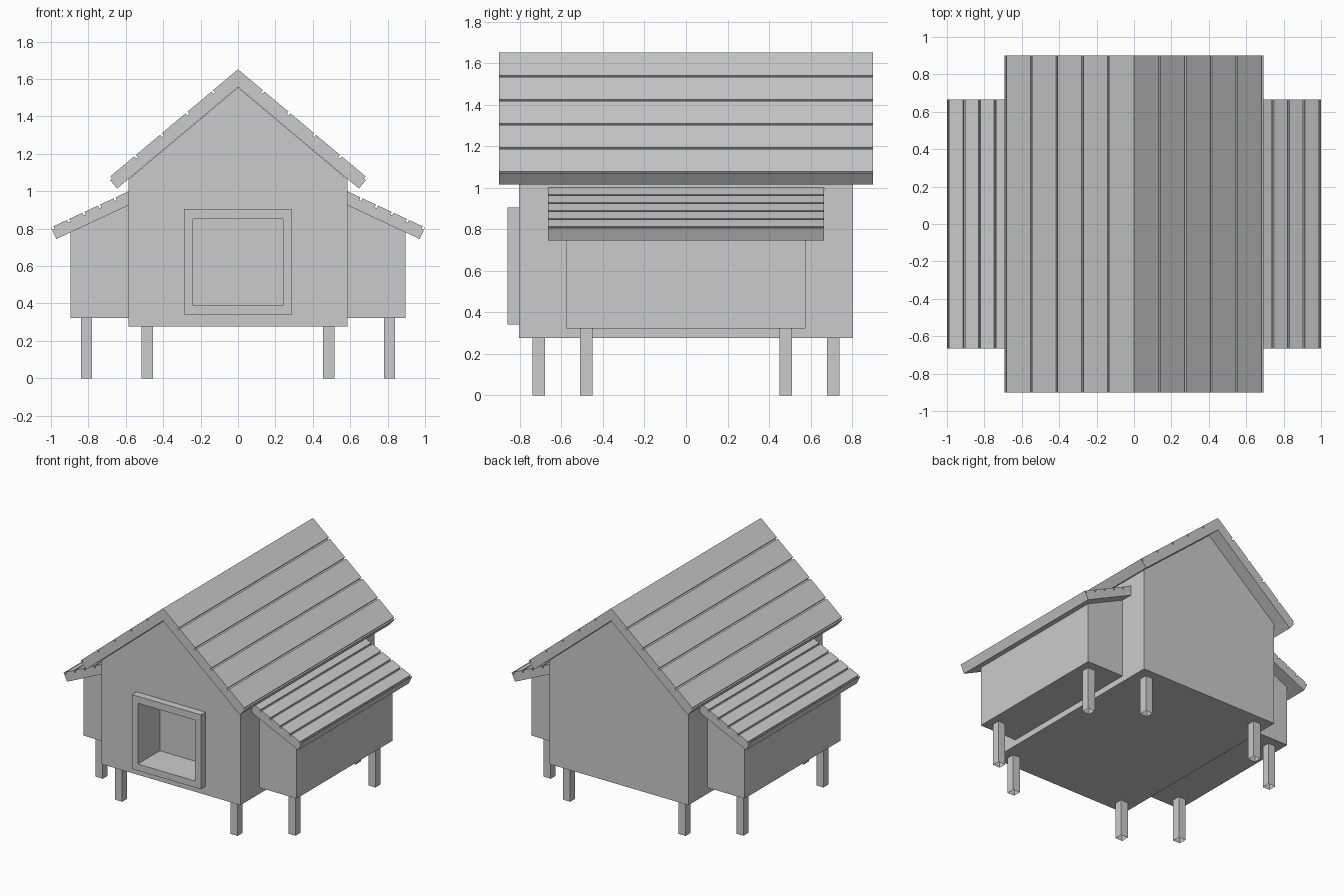
import bpy, bmesh, math
from mathutils import Vector

if "Cube" in bpy.data.objects:
    bpy.data.objects.remove(bpy.data.objects["Cube"])


def prism(name, profile, y0, y1, open_bottom=False):
    """Extrude an (x, z) outline from y0 to y1."""
    bm = bmesh.new()
    face = bm.faces.new([bm.verts.new((x, y0, z)) for x, z in profile])
    ext = bmesh.ops.extrude_face_region(bm, geom=[face])
    moved = [g for g in ext["geom"] if isinstance(g, bmesh.types.BMVert)]
    bmesh.ops.translate(bm, verts=moved, vec=(0, y1 - y0, 0))
    bmesh.ops.recalc_face_normals(bm, faces=bm.faces)
    if open_bottom:
        low = [f for f in bm.faces if f.normal.z < -0.9]
        bmesh.ops.delete(bm, geom=low, context='FACES_ONLY')
    mesh = bpy.data.meshes.new(name)
    bm.to_mesh(mesh)
    bm.free()
    obj = bpy.data.objects.new(name, mesh)
    bpy.context.collection.objects.link(obj)
    return obj


def box(name, x0, x1, y0, y1, z0, z1, **kw):
    return prism(name, [(x0, z0), (x1, z0), (x1, z1), (x0, z1)], y0, y1, **kw)


def cut(obj, cutter):
    mod = obj.modifiers.new("opening", 'BOOLEAN')
    mod.operation = 'DIFFERENCE'
    mod.solver = 'EXACT'
    mod.object = cutter
    bpy.context.view_layer.objects.active = obj
    bpy.ops.object.modifier_apply(modifier=mod.name)


def mirror(obj, y=False):
    mod = obj.modifiers.new("mirror", 'MIRROR')
    mod.use_axis = (True, y, False)
    mod.use_mirror_merge = False


def plank_roof(name, x0, ridge, under, angle, end_x, grooves, half_y):
    """Sloped slab with narrow grooves across its top, square cut at the eave."""
    a = math.radians(angle)
    along = Vector((math.cos(a), -math.sin(a)))
    normal = Vector((math.sin(a), math.cos(a)))
    start = Vector((x0, ridge))
    thick = (ridge - under) * math.cos(a)
    half, depth = 0.006, 0.016
    pts = [start]
    for gx in grooves:
        s = (gx - x0) / math.cos(a)
        for ds, d in ((-half, 0), (-half, depth), (half, depth), (half, 0)):
            pts.append(start + along * (s + ds) - normal * d)
    tip = start + along * ((end_x - x0) / math.cos(a))
    pts += [tip, tip - normal * thick, Vector((x0, under))]
    mirror(prism(name, pts, -half_y, half_y))


T40, T25 = math.tan(math.radians(40)), math.tan(math.radians(25))
W = 0.585

# Main house with gables, and window frame, both cut by the recess
eave = 1.555 - W * T40
body = prism("house_body", [(-W, 0.277), (W, 0.277), (W, eave), (0, 1.555), (-W, eave)],
             -0.805, 0.805)
frame = box("window_frame", -0.29, 0.29, -0.86, -0.805, 0.34, 0.905)
recess = box("recess_cutter", -0.24, 0.24, -0.95, -0.595, 0.39, 0.852)
cut(body, recess)
cut(frame, recess)
bpy.data.objects.remove(recess)

# Side boxes
X = 0.895
side = prism("side_box", [(W, 0.322), (X, 0.322), (X, 0.925 - (X - W) * T25), (W, 0.925)],
             -0.575, 0.575)
mirror(side)

# Roofs
plank_roof("main_roof", 0, 1.652, 1.557, 40, 0.693,
           [0.1375 * k for k in range(1, 6)], 0.9)
plank_roof("side_roof", W, 1.0, 0.925, 25, 1.0,
           [0.66 + 0.083 * k for k in range(5)], 0.665)

# Legs, open underneath
for name, x, y, top in (("main_leg", 0.485, 0.71, 0.277), ("side_leg", 0.81, 0.48, 0.322)):
    leg = box(name, x - 0.03, x + 0.03, y - 0.03, y + 0.03, 0, top, open_bottom=True)
    mirror(leg, y=True)
